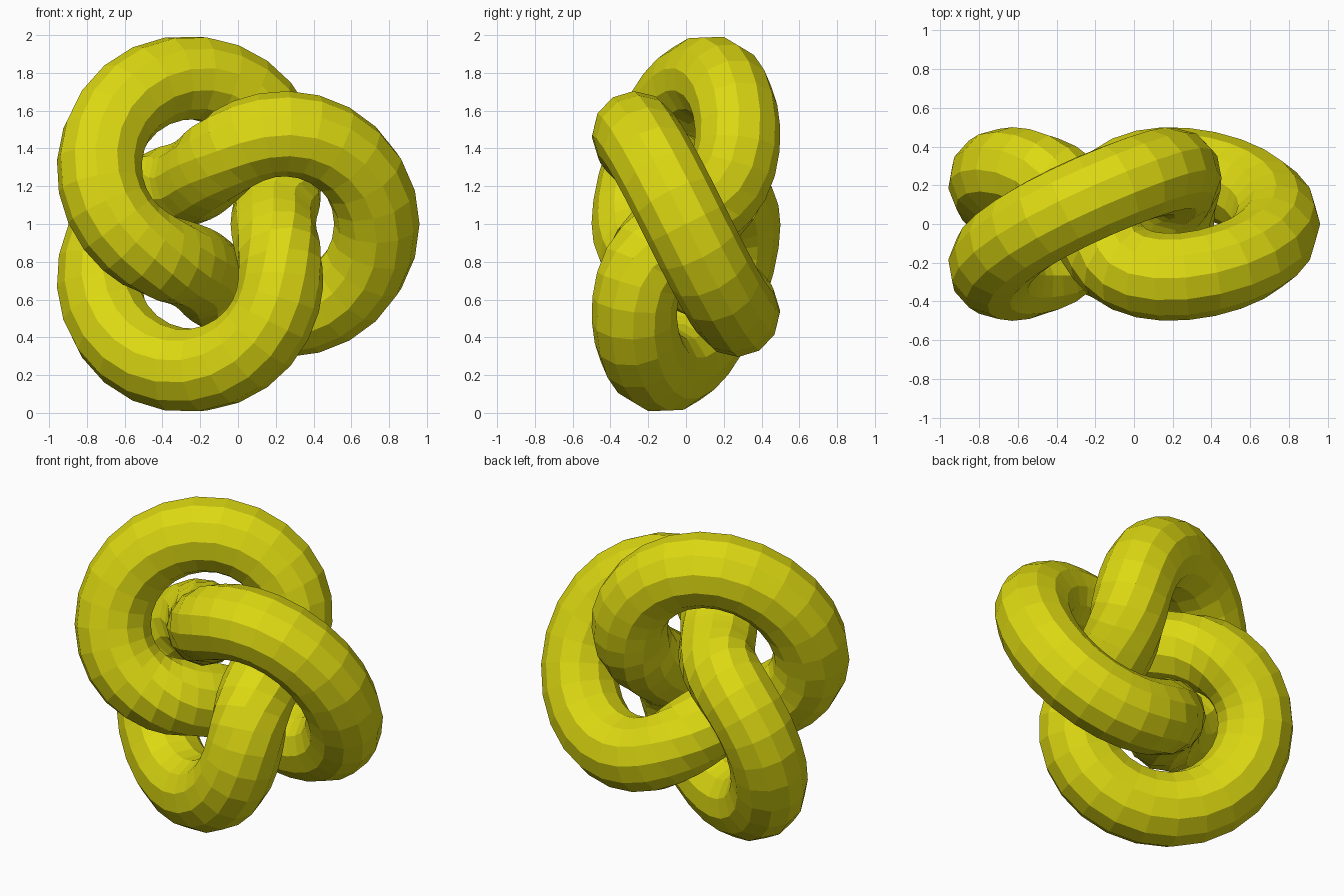
import bpy, bmesh, math
from mathutils import Vector

if "Cube" in bpy.data.objects:
    bpy.data.objects.remove(bpy.data.objects["Cube"])

S, TUBE, SEGS, SIDES = 0.274, 0.226, 80, 12
CENTRE = Vector((-0.087, 0, 1))

def knot(t):
    # three-lobed torus knot lying in the xz plane
    r = S * (2 + math.cos(3 * t))
    return Vector((r * math.cos(2 * t), -S * math.sin(3 * t), r * math.sin(2 * t)))

# sweep a ring of points along the knot
bm = bmesh.new()
rings = []
for i in range(SEGS):
    t = 2 * math.pi * i / SEGS
    p = knot(t)
    tangent = (knot(t + 0.01) - knot(t - 0.01)).normalized()
    side = tangent.cross(p).normalized()
    out = side.cross(tangent)
    ring = []
    for j in range(SIDES):
        a = 2 * math.pi * j / SIDES
        ring.append(bm.verts.new(CENTRE + p + TUBE * (math.cos(a) * out + math.sin(a) * side)))
    rings.append(ring)
for i in range(SEGS):
    a, b = rings[i], rings[(i + 1) % SEGS]
    for j in range(SIDES):
        k = (j + 1) % SIDES
        bm.faces.new((a[j], a[k], b[k], b[j]))
bmesh.ops.recalc_face_normals(bm, faces=bm.faces)
mesh = bpy.data.meshes.new("knot_tube")
bm.to_mesh(mesh)
bm.free()

# flat yellow
mat = bpy.data.materials.new("yellow")
mat.diffuse_color = (0.72, 0.69, 0.006, 1)
mat.use_nodes = True
mat.node_tree.nodes["Principled BSDF"].inputs["Base Color"].default_value = mat.diffuse_color
mesh.materials.append(mat)
obj = bpy.data.objects.new("knot_tube", mesh)
bpy.context.collection.objects.link(obj)
